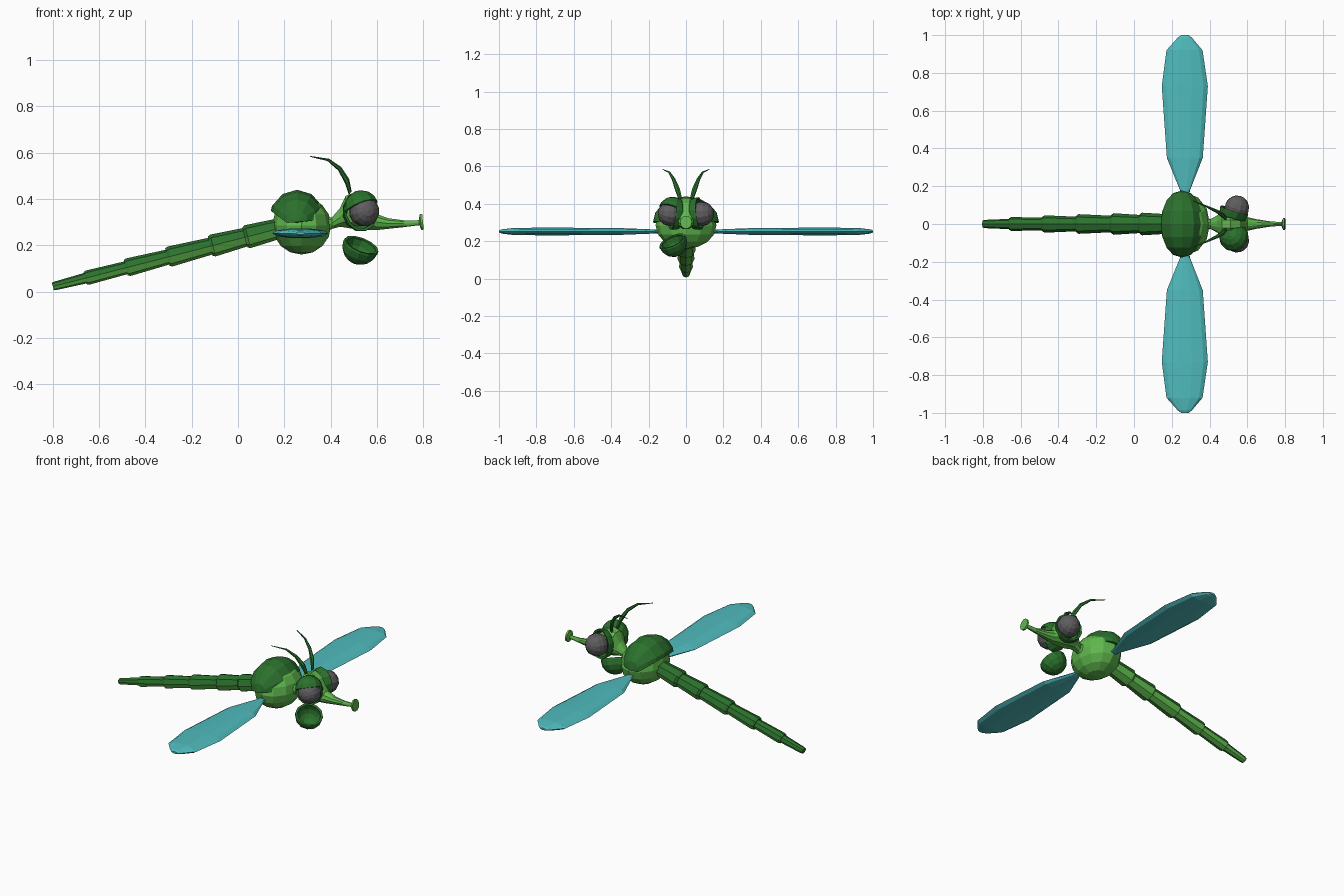
import bpy, bmesh, math
from mathutils import Vector, Matrix

if "Cube" in bpy.data.objects:
    bpy.data.objects.remove(bpy.data.objects["Cube"])


def material(name, rgb):
    m = bpy.data.materials.new(name)
    m.diffuse_color = (*rgb, 1)
    m.use_nodes = True
    m.node_tree.nodes["Principled BSDF"].inputs["Base Color"].default_value = m.diffuse_color
    return m


DARK = material("dark green", (0.024, 0.165, 0.026))
LIGHT = material("light green", (0.115, 0.48, 0.075))
TEAL = material("teal", (0.08, 0.50, 0.51))
GRAY = material("gray", (0.115, 0.11, 0.115))


def finish(name, bm, *mats):
    bmesh.ops.recalc_face_normals(bm, faces=bm.faces)
    mesh = bpy.data.meshes.new(name)
    bm.to_mesh(mesh)
    bm.free()
    for m in mats:
        mesh.materials.append(m)
    ob = bpy.data.objects.new(name, mesh)
    bpy.context.collection.objects.link(ob)
    return ob


def loft(name, rings, u, v, n, mat, turn=0.0):
    """Skin elliptical rings given as (centre, radius along u, radius along v)."""
    bm = bmesh.new()
    u, v = Vector(u), Vector(v)
    loops = []
    for c, ru, rv in rings:
        angles = [2 * math.pi * i / n + turn for i in range(n)]
        loops.append([bm.verts.new(Vector(c) + u * ru * math.cos(a) + v * rv * math.sin(a))
                      for a in angles])
    for a, b in zip(loops, loops[1:]):
        for i in range(n):
            bm.faces.new((a[i], a[(i + 1) % n], b[(i + 1) % n], b[i]))
    bm.faces.new(loops[0])
    bm.faces.new(loops[-1])
    return finish(name, bm, mat)


def ball(name, centre, radii, mat, axis=(0, 0, 1), segs=12, rings=8, cuts=(), wall=0.0):
    """Ellipsoid with its pole on axis; each cut (point, normal) removes the normal side."""
    bm = bmesh.new()
    bmesh.ops.create_uvsphere(bm, u_segments=segs, v_segments=rings, radius=1)
    rot = Vector((0, 0, 1)).rotation_difference(Vector(axis)).to_matrix().to_4x4()
    bm.transform(Matrix.Translation(centre) @ Matrix.Diagonal((*radii, 1)) @ rot)
    for p, no in cuts:
        bmesh.ops.bisect_plane(bm, geom=bm.verts[:] + bm.edges[:] + bm.faces[:],
                               plane_co=Vector(p), plane_no=Vector(no).normalized(),
                               clear_outer=True)
    ob = finish(name, bm, mat)
    if wall:
        mod = ob.modifiers.new("wall", 'SOLIDIFY')
        mod.thickness = wall
        mod.offset = -1
    return ob


# Thorax: light belly under a dark back shell with a raised rear corner
ball("belly", (0.275, 0, 0.285), (0.127, 0.163, 0.125), LIGHT, segs=12, rings=8)
ball("back_shell", (0.255, 0, 0.30), (0.125, 0.177, 0.14), DARK, axis=(0, 1, 0),
     segs=12, rings=8, wall=0.015,
     cuts=[((0.215, 0, 0.297), (0.09, 0, -1)), ((0.14, 0, 0.35), (-0.6, 0, -0.8))])

# Tail: overlapping segments, each flared at its rear end, dark above and light below
stops = [-0.80, -0.66, -0.485, -0.305, -0.12, 0.03, 0.19]
flare = [0.022, 0.037, 0.046, 0.052, 0.057, 0.060]
neck = [0.028, 0.033, 0.038, 0.043, 0.047, 0.050]
along = Vector((0.95, 0, 0.243)).normalized()
up = Vector((-along.z, 0, along.x))


def tail_point(x):
    return Vector((x, 0, 0.022 + (x + 0.80) * 0.256))


for i in range(6):
    a, b = tail_point(stops[i]), tail_point(stops[i + 1] + 0.015)
    seg = loft(f"tail_segment_{i + 1}",
               [(a, flare[i] * 0.85, flare[i] * 0.75),
                (a + along * 0.012, flare[i], flare[i] * 0.85),
                (b, neck[i], neck[i] * 0.85)],
               (0, 1, 0), up, 8, DARK)
    seg.data.materials.append(LIGHT)
    for p in seg.data.polygons:
        if p.normal.dot(up) < 0.05 and abs(p.normal.dot(along)) < 0.8:
            p.material_index = 1

# Wings: flat blades, mirrored; (y, rear x, front x, half thickness)
outline = [(0.12, 0.255, 0.285, 0.008), (0.18, 0.243, 0.297, 0.012),
           (0.35, 0.174, 0.364, 0.019), (0.73, 0.147, 0.391, 0.022),
           (0.92, 0.172, 0.363, 0.020), (0.985, 0.230, 0.308, 0.012),
           (1.0, 0.25, 0.29, 0.006)]
for side, label in ((1, "left"), (-1, "right")):
    loft(f"{label}_wing",
         [(((x0 + x1) / 2, side * y, 0.252), (x1 - x0) / 2, t) for y, x0, x1, t in outline],
         (1, 0, 0), (0, 0, 1), 10, TEAL)

# Head core with neck, face and long mouth tube
loft("head", [((x, 0, z), ry, rz) for x, z, ry, rz in
              [(0.36, 0.285, 0.045, 0.045), (0.405, 0.295, 0.026, 0.026),
               (0.44, 0.32, 0.045, 0.042), (0.465, 0.345, 0.068, 0.072),
               (0.51, 0.35, 0.072, 0.085), (0.56, 0.335, 0.060, 0.072),
               (0.60, 0.30, 0.036, 0.036), (0.65, 0.294, 0.025, 0.024),
               (0.72, 0.293, 0.014, 0.015), (0.79, 0.298, 0.009, 0.011)]],
     (0, 1, 0), (0, 0, 1), 10, LIGHT)
loft("mouth_disc", [((0.782, 0, 0.299), 0.012, 0.013), ((0.789, 0, 0.300), 0.032, 0.036),
                    ((0.799, 0, 0.302), 0.032, 0.036)],
     (0, 1, 0), (-0.1, 0, 0.995), 10, LIGHT)

# Eyes, eye cups and antennae on both sides
for side, label in ((1, "left"), (-1, "right")):
    out = (0.3, side, 0.1)
    cup = (0.53, side * 0.068, 0.348)
    ball(f"{label}_eye", (0.545, side * 0.085, 0.346), (0.066, 0.066, 0.066), GRAY, axis=out)
    ball(f"{label}_eye_cup", cup, (0.080, 0.075, 0.090), DARK, axis=out, wall=0.012,
         cuts=[((0.53, side * 0.075, 0.348), out)])
    stem = [(0.485, 0.030, 0.425, 0.010), (0.472, 0.045, 0.475, 0.014),
            (0.440, 0.066, 0.530, 0.010), (0.390, 0.090, 0.569, 0.006),
            (0.312, 0.124, 0.584, 0.002)]
    loft(f"{label}_antenna", [((x, side * y, z), r, r) for x, y, z, r in stem],
         (0.6, 0, 0.8), (0, 1, 0), 6, DARK)

# Right eyelids: the upper one rests on the eye, the lower one hangs loose below
tilt = (0.36, -0.3, -0.88)
ball("upper_eyelid", (0.535, -0.075, 0.350), (0.080, 0.077, 0.088), DARK, axis=tilt,
     wall=0.01, cuts=[((0.54, -0.075, 0.368), tilt)])
opening = (0.35, -0.4, 0.85)
ball("lower_eyelid", (0.53, -0.07, 0.193), (0.080, 0.077, 0.078), DARK, axis=opening,
     wall=0.012, cuts=[((0.53, -0.07, 0.205), opening)])
